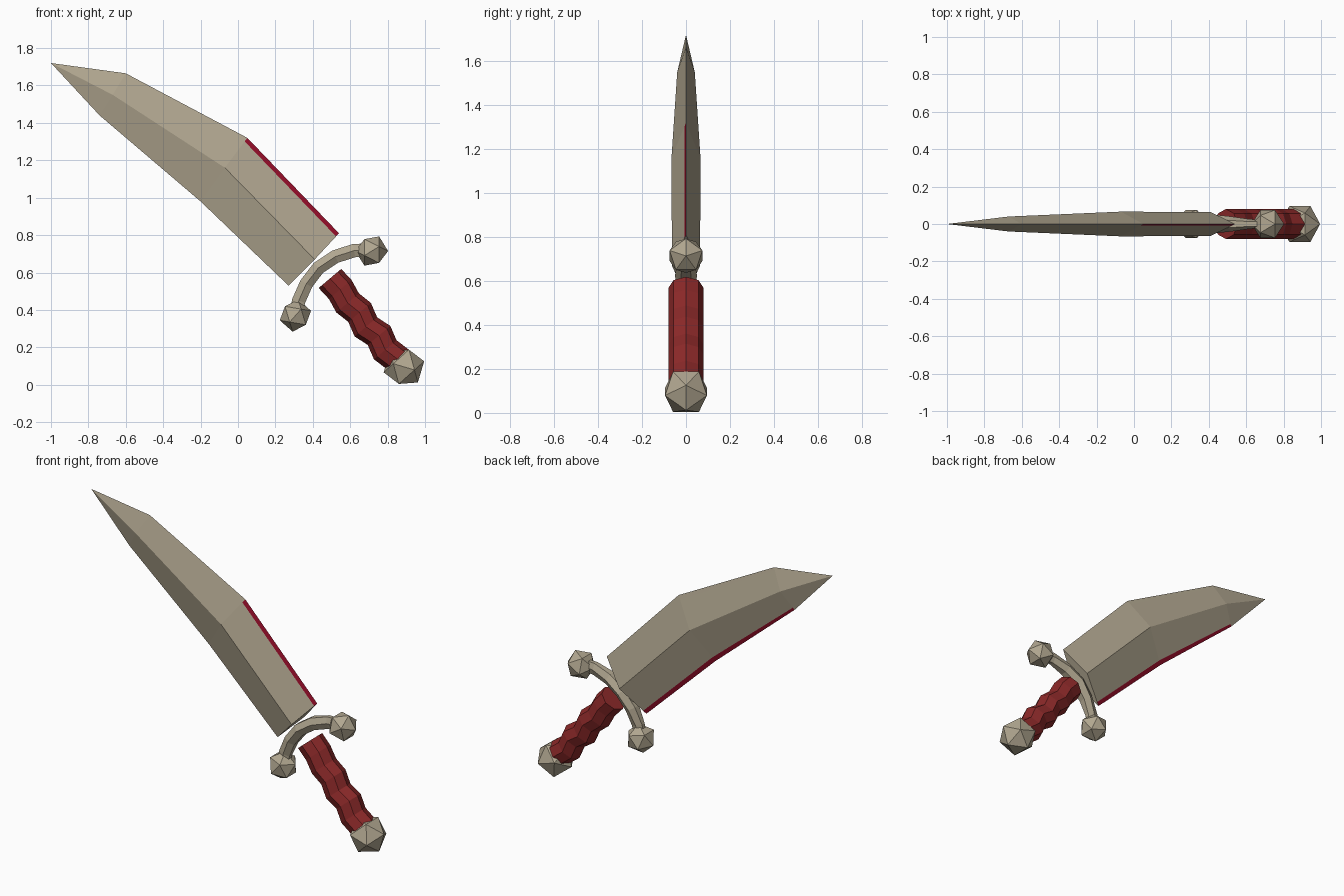
import bpy, bmesh, math
from mathutils import Vector

if "Cube" in bpy.data.objects:
    bpy.data.objects.remove(bpy.data.objects["Cube"])


def material(name, color):
    m = bpy.data.materials.new(name)
    m.diffuse_color = (*color, 1)
    m.use_nodes = True
    m.node_tree.nodes["Principled BSDF"].inputs["Base Color"].default_value = m.diffuse_color
    return m


STEEL = material("tan steel", (0.44, 0.385, 0.28))
RED = material("grip red", (0.26, 0.022, 0.022))
CRIMSON = material("edge crimson", (0.30, 0.004, 0.022))


def finish(bm, name, mats):
    bmesh.ops.recalc_face_normals(bm, faces=bm.faces)
    me = bpy.data.meshes.new(name)
    bm.to_mesh(me)
    bm.free()
    for m in mats:
        me.materials.append(m)
    ob = bpy.data.objects.new(name, me)
    bpy.context.collection.objects.link(ob)
    return ob


def loft(name, rings, mats, tip=None, rule=None):
    """Skin closed rings; rule(segment, side) gives the material index."""
    bm = bmesh.new()
    vs = [[bm.verts.new(p) for p in r] for r in rings]
    n = len(vs[0])
    for s in range(len(vs) - 1):
        for i in range(n):
            j = (i + 1) % n
            f = bm.faces.new((vs[s][i], vs[s][j], vs[s + 1][j], vs[s + 1][i]))
            f.material_index = rule(s, i) if rule else 0
    bm.faces.new(vs[0])
    if tip:
        t = bm.verts.new(tip)
        for i in range(n):
            bm.faces.new((vs[-1][i], vs[-1][(i + 1) % n], t))
    else:
        bm.faces.new(vs[-1])
    return finish(bm, name, mats)


def gem(name, x, z, s, angle):
    """Icosahedron, mirrored across y = 0, turned in the xz plane."""
    a = Vector((math.cos(angle), 0, math.sin(angle)))
    b = Vector((-math.sin(angle), 0, math.cos(angle)))
    y = Vector((0, 1, 0))
    g = s * (1 + math.sqrt(5)) / 2
    bm = bmesh.new()
    for p in (-1, 1):
        for q in (-1, 1):
            for v in (a * g * p + b * s * q, b * g * p + y * s * q, y * g * p + a * s * q):
                bm.verts.new(Vector((x, 0, z)) + v)
    bmesh.ops.convex_hull(bm, input=bm.verts[:])
    return finish(bm, name, [STEEL])


# Blade: (spine xz, ridge xz, edge xz, half thickness) per station
stations = [((0.54, 0.81), (0.41, 0.67), (0.27, 0.53), 0.064),
            ((0.05, 1.32), (-0.07, 1.16), (-0.20, 0.98), 0.066),
            ((-0.60, 1.665), (-0.67, 1.55), (-0.74, 1.44), 0.04)]
rings = []
for sp, rd, ed, h in stations:
    S, E = Vector((sp[0], 0, sp[1])), Vector((ed[0], 0, ed[1]))
    F, B = Vector((rd[0], -h, rd[1])), Vector((rd[0], h, rd[1]))
    rings.append([S, S.lerp(F, 0.12), F, E.lerp(F, 0.12),
                  E, E.lerp(B, 0.12), B, S.lerp(B, 0.12)])
# Crimson bands: front spine on the first segment, back edge on both
loft("blade", rings, [STEEL, CRIMSON], tip=(-1, 0, 1.72),
     rule=lambda s, i: int((i == 0 and s == 0) or i == 4))

# Curved guard with a six-sided section, thickest in the middle
path = [(0.31, 0.38), (0.325, 0.45), (0.365, 0.54), (0.43, 0.625),
        (0.52, 0.685), (0.62, 0.717), (0.70, 0.72)]
depth = [0.022, 0.026, 0.04, 0.05, 0.04, 0.026, 0.022]
rings = []
for k, (x, z) in enumerate(path):
    p, q = path[max(k - 1, 0)], path[min(k + 1, len(path) - 1)]
    t = Vector((q[0] - p[0], 0, q[1] - p[1])).normalized()
    n = Vector((-t.z, 0, t.x))
    rings.append([Vector((x, 0, z)) + n * 0.036 * math.sin(a) / 0.866
                  + Vector((0, depth[k] * math.cos(a), 0))
                  for a in (math.radians(60 * i) for i in range(6))])
loft("guard", rings, [STEEL])
gem("guard_ball_upper", 0.715, 0.715, 0.046, math.radians(31.5))
gem("guard_ball_lower", 0.307, 0.37, 0.046, math.radians(228.5))

# Wavy eight-sided grip
start = Vector((0.49, 0, 0.567))
u, v = Vector((0.645, 0, -0.764)), Vector((0.764, 0, 0.645))
sway = [0.002, 0.006, -0.010, 0.006, -0.018, 0.006, -0.018, 0.0]
rings = []
for k, off in enumerate(sway):
    c = start + u * (0.563 * k / 7) + v * off
    rings.append([c + v * 0.079 * math.cos(a) + Vector((0, 0.08 * math.sin(a), 0))
                  for a in (math.radians(45 * i) for i in range(8))])
loft("grip", rings, [RED])

# Pommel
gem("pommel", 0.887, 0.096, 0.059, math.radians(-16.5))
